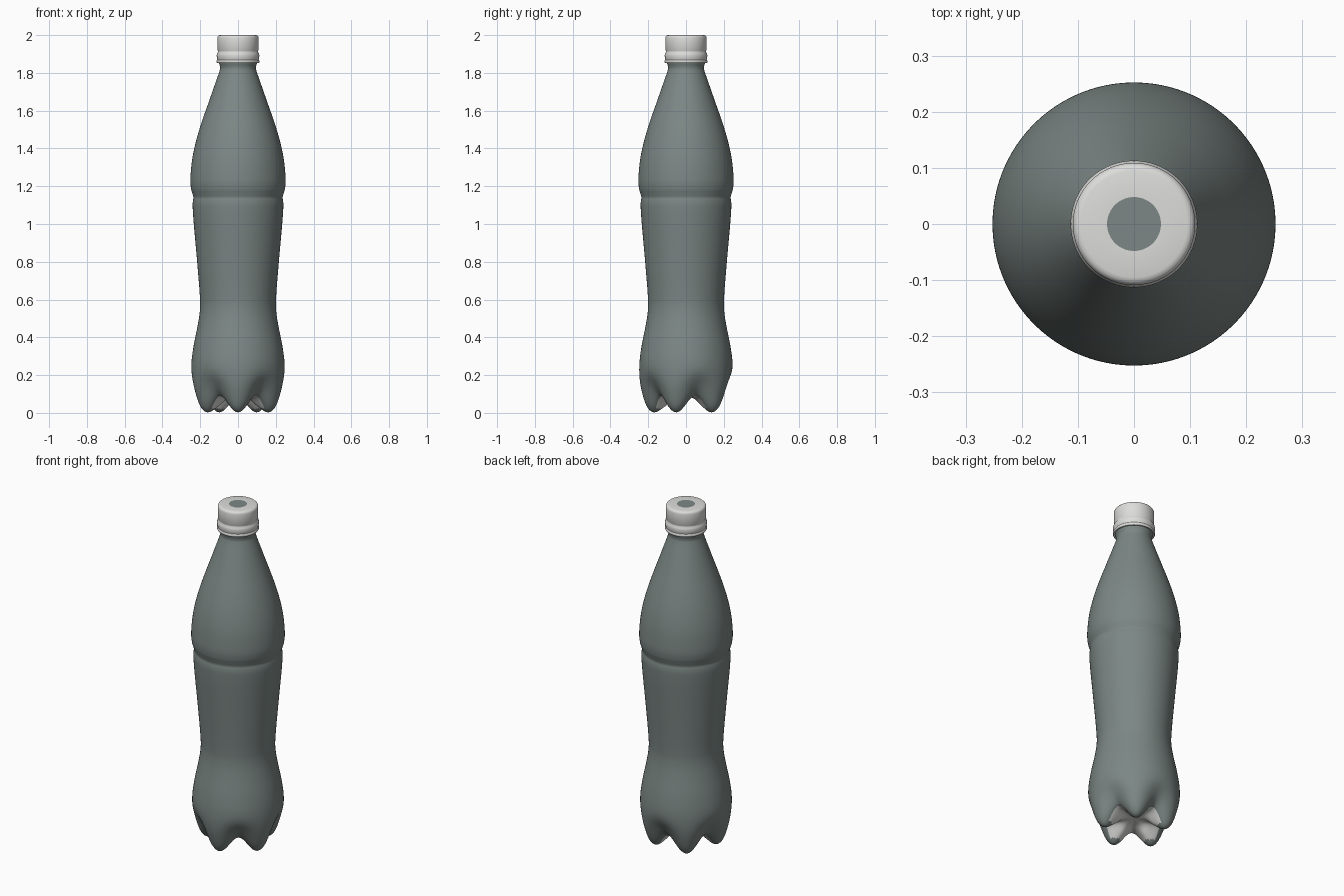
import bpy, math

if "Cube" in bpy.data.objects:
    bpy.data.objects.remove(bpy.data.objects["Cube"])


def material(name, rgb):
    m = bpy.data.materials.new(name)
    m.diffuse_color = (*rgb, 1)
    m.use_nodes = True
    m.node_tree.nodes["Principled BSDF"].inputs["Base Color"].default_value = m.diffuse_color
    return m


GREY = material("grey_green_plastic", (0.20, 0.242, 0.232))
WHITE = material("off_white_plastic", (0.72, 0.72, 0.71))


def smooth_profile(pts, steps):
    """Catmull-Rom resampling of (radius, height) points."""
    out = []
    for i in range(len(pts) - 1):
        p0, p1 = pts[max(i - 1, 0)], pts[i]
        p2, p3 = pts[i + 1], pts[min(i + 2, len(pts) - 1)]
        for s in range(steps):
            t = s / steps
            out.append(tuple(0.5 * (2 * b + (c - a) * t + (2 * a - 5 * b + 4 * c - d) * t * t
                                    + (3 * b - a - 3 * c + d) * t ** 3)
                             for a, b, c, d in zip(p0, p1, p2, p3)))
    out.append(pts[-1])
    return out


def revolve(name, rows, n, white_rule, angle):
    """rows: function row(theta) list of (r, z), first and last rows close to poles."""
    cols = [rows(2 * math.pi * j / n - math.pi / 2) for j in range(n)]
    k = len(cols[0])
    verts, faces = [], []
    for i in range(1, k - 1):
        for j in range(n):
            a = 2 * math.pi * j / n - math.pi / 2
            r, z = cols[j][i]
            verts.append((r * math.cos(a), r * math.sin(a), z))
    bottom, top = len(verts), len(verts) + 1
    verts += [(0, 0, cols[0][0][1]), (0, 0, cols[0][-1][1])]
    last = (k - 3) * n
    row_of = []
    for j in range(n):
        q = (j + 1) % n
        faces += [(bottom, q, j), (top, last + j, last + q)]
        row_of += [0, k - 2]
        for i in range(k - 3):
            faces.append((i * n + j, i * n + q, (i + 1) * n + q, (i + 1) * n + j))
            row_of.append(i + 1)
    me = bpy.data.meshes.new(name)
    me.from_pydata(verts, [], faces)
    me.materials.append(GREY)
    me.materials.append(WHITE)
    for p, i in zip(me.polygons, row_of):
        p.material_index = 1 if white_rule(p, i) else 0
    ob = bpy.data.objects.new(name, me)
    bpy.context.collection.objects.link(ob)
    bpy.ops.object.select_all(action='DESELECT')
    ob.select_set(True)
    bpy.context.view_layer.objects.active = ob
    bpy.ops.object.shade_smooth_by_angle(angle=math.radians(angle))
    return ob


# bottle body: five-footed base blended into a round waist and shoulder
STEPS = 6
upper = [(0.234, 0.36), (0.214, 0.46), (0.202, 0.54), (0.202, 0.62), (0.218, 0.82), (0.234, 1.0),
         (0.240, 1.09), (0.239, 1.12), (0.236, 1.14), (0.241, 1.16), (0.249, 1.19), (0.252, 1.24),
         (0.243, 1.34), (0.222, 1.44), (0.192, 1.54), (0.157, 1.64), (0.122, 1.74), (0.098, 1.81),
         (0.095, 1.83), (0.095, 1.87), (0.0, 1.871)]
foot = [(0.0, 0.085), (0.06, 0.075), (0.11, 0.035), (0.165, 0.003), (0.205, 0.03), (0.233, 0.11),
        (0.246, 0.19), (0.246, 0.27)]
valley = [(0.0, 0.085), (0.06, 0.083), (0.11, 0.083), (0.158, 0.09), (0.183, 0.11), (0.213, 0.155),
          (0.240, 0.21), (0.246, 0.27)]
foot_rows = smooth_profile(foot + upper, STEPS)
valley_rows = smooth_profile(valley + upper, STEPS)
TIP = 3 * STEPS


def body_rows(a):
    v = 0.5 - 0.5 * math.cos(5 * (a + math.pi / 2))
    return [(f[0] + (g[0] - f[0]) * v, f[1] + (g[1] - f[1]) * v)
            for f, g in zip(foot_rows, valley_rows)]


revolve("bottle_body", body_rows, 160,
        lambda p, i: i < TIP and p.center.z > 0.022, 60)

# screw cap with tamper ring, and a grey spot in the middle of its top
cap = [(0.0, 1.855), (0.096, 1.855), (0.110, 1.852), (0.113, 1.856), (0.113, 1.864), (0.109, 1.869),
       (0.112, 1.880), (0.113, 1.893), (0.111, 1.903), (0.106, 1.911), (0.106, 1.916),
       (0.109, 1.922), (0.109, 1.985), (0.107, 1.993), (0.102, 1.998), (0.095, 2.0),
       (0.048, 2.0), (0.0, 2.0)]
revolve("screw_cap", lambda a: cap, 96, lambda p, i: i < len(cap) - 2, 50)
